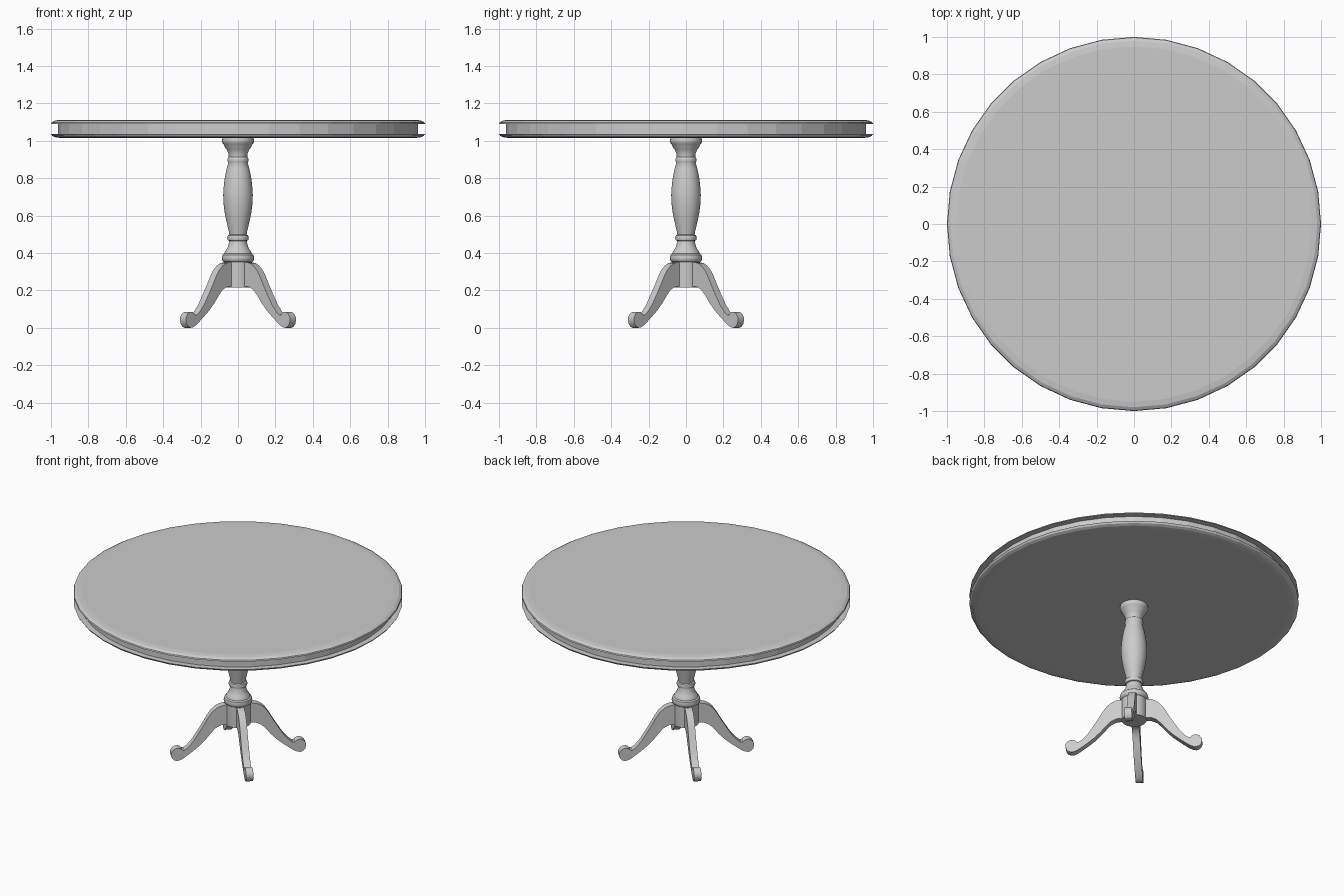
import bpy, bmesh
from math import cos, sin, pi, radians
from mathutils import Matrix

if "Cube" in bpy.data.objects:
    bpy.data.objects.remove(bpy.data.objects["Cube"])


def finish(name, bm, smooth=None):
    bmesh.ops.remove_doubles(bm, verts=bm.verts, dist=1e-5)
    bmesh.ops.recalc_face_normals(bm, faces=bm.faces)
    me = bpy.data.meshes.new(name)
    bm.to_mesh(me)
    bm.free()
    ob = bpy.data.objects.new(name, me)
    bpy.context.collection.objects.link(ob)
    if smooth:
        bpy.ops.object.select_all(action='DESELECT')
        ob.select_set(True)
        bpy.context.view_layer.objects.active = ob
        bpy.ops.object.shade_smooth_by_angle(angle=radians(smooth))
    return ob


def lathe(name, profile, sides, smooth=None):
    """Revolve (radius, z) points about the z axis, capping both ends."""
    bm = bmesh.new()
    rings = [[bm.verts.new((r * cos(2 * pi * i / sides), r * sin(2 * pi * i / sides), z))
              for i in range(sides)] for r, z in profile]
    for a, b in zip(rings, rings[1:]):
        for i in range(sides):
            j = (i + 1) % sides
            bm.faces.new((a[i], a[j], b[j], b[i]))
    bm.faces.new(rings[0])
    bm.faces.new(rings[-1])
    return finish(name, bm, smooth)


def leg(name, profile, width, angle):
    """Extrude a (radius, z) outline to a thickness and turn it about z."""
    bm = bmesh.new()
    face = bm.faces.new([bm.verts.new((r, -width / 2, z)) for r, z in profile])
    ext = bmesh.ops.extrude_face_region(bm, geom=[face], use_keep_orig=True)
    moved = [g for g in ext['geom'] if isinstance(g, bmesh.types.BMVert)]
    bmesh.ops.translate(bm, verts=moved, vec=(0, width, 0))
    bmesh.ops.rotate(bm, verts=bm.verts, matrix=Matrix.Rotation(angle, 3, 'Z'))
    return finish(name, bm, 30)


# Faceted round top with a recessed band between two rims
lathe('table_top', [
    (.945, 1.015), (.975, 1.018), (.993, 1.026), (1, 1.037), (.962, 1.037),
    (.962, 1.09), (1, 1.09), (.997, 1.098), (.98, 1.108), (.95, 1.112)], 36)

# Turned column
lathe('column', [
    (.075, .352), (.083, .358), (.087, .373), (.083, .39), (.074, .396),
    (.072, .405), (.062, .418), (.054, .435), (.049, .452), (.047, .465),
    (.054, .468), (.058, .481), (.054, .494), (.046, .498), (.05, .52),
    (.062, .57), (.072, .62), (.078, .67), (.079, .71), (.077, .75),
    (.071, .80), (.061, .85), (.052, .88), (.054, .886), (.057, .898),
    (.053, .91), (.05, .914), (.052, .935), (.06, .952), (.071, .968),
    (.077, .982), (.084, .989), (.086, 1.0), (.083, 1.016)], 32, 40)

# Plain hub holding the legs
lathe('hub', [(.076, .215), (.076, .355)], 32, 40)

# Four curved legs with scrolled feet
outline = [
    (.05, .35), (.085, .35), (.11, .346), (.137, .333), (.163, .31),
    (.188, .275), (.213, .23), (.243, .18), (.278, .125), (.312, .085),
    (.335, .068), (.347, .069), (.354, .078), (.368, .085), (.386, .084),
    (.403, .075), (.414, .058), (.416, .04), (.41, .02), (.398, .006),
    (.38, 0), (.362, .003), (.34, .014), (.29, .051), (.24, .092),
    (.2, .133), (.163, .178), (.14, .202), (.115, .215), (.1, .22), (.05, .22)]
for k in range(4):
    leg(f'leg_{k + 1}', outline, .045, pi / 4 + k * pi / 2)
